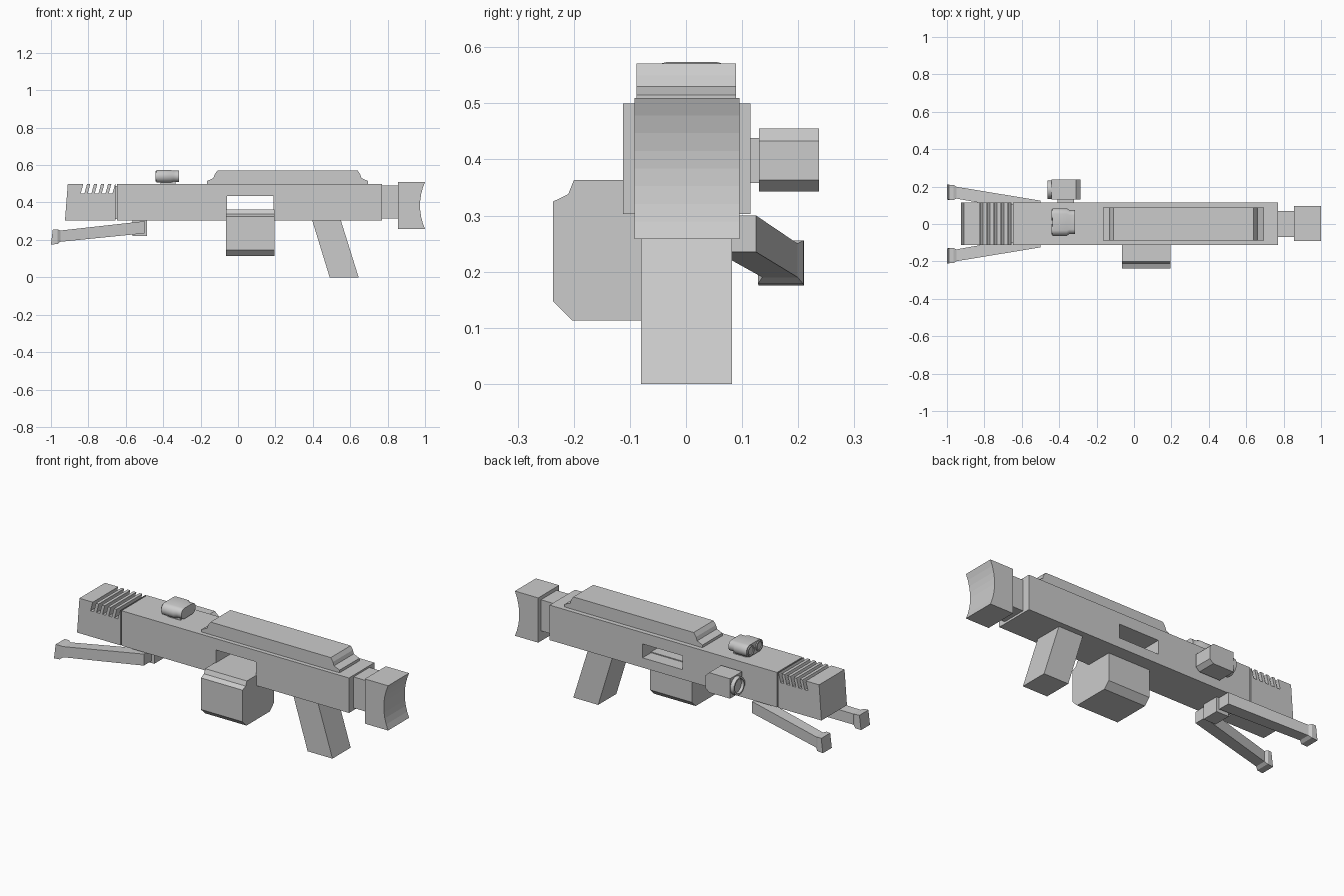
import bpy, bmesh, math

if "Cube" in bpy.data.objects:
    bpy.data.objects.remove(bpy.data.objects["Cube"])


def loft(name, rings, smooth=False):
    """Skin a list of equal-sized point rings and cap both ends."""
    bm = bmesh.new()
    vs = [[bm.verts.new(p) for p in ring] for ring in rings]
    n = len(rings[0])
    for a, b in zip(vs, vs[1:]):
        for i in range(n):
            j = (i + 1) % n
            bm.faces.new((a[i], a[j], b[j], b[i]))
    bm.faces.new(vs[0][::-1])
    bm.faces.new(vs[-1])
    bmesh.ops.recalc_face_normals(bm, faces=bm.faces)
    me = bpy.data.meshes.new(name)
    bm.to_mesh(me)
    bm.free()
    ob = bpy.data.objects.new(name, me)
    bpy.context.collection.objects.link(ob)
    if smooth:
        bpy.ops.object.select_all(action='DESELECT')
        ob.select_set(True)
        bpy.context.view_layer.objects.active = ob
        bpy.ops.object.shade_smooth_by_angle(angle=math.radians(35))
    return ob


def side_prism(name, pts, y0, y1):
    """Extrude an x-z profile along y."""
    return loft(name, [[(x, y, z) for x, z in pts] for y in (y0, y1)])


def box(name, x0, x1, y0, y1, z0, z1):
    return side_prism(name, [(x0, z0), (x1, z0), (x1, z1), (x0, z1)], y0, y1)


def rect(x, y0, y1, z0, z1):
    return [(x, y0, z0), (x, y1, z0), (x, y1, z1), (x, y0, z1)]


def stadium(x, yc, zc, half, r, n=24):
    """Ring facing x: circle of radius r stretched by half along y."""
    pts = []
    for i in range(n):
        a = 2 * math.pi * (i + 0.5) / n
        pts.append((x, yc + math.copysign(half, math.cos(a)) + r * math.cos(a),
                    zc + r * math.sin(a)))
    return pts


# receiver with a window through both sides
body = box("receiver", -0.648, 0.77, -0.112, 0.115, 0.303, 0.50)
cutter = box("window_cutter", -0.06, 0.19, -0.3, 0.3, 0.358, 0.436)
cutter.hide_render = True
mod = body.modifiers.new("window", 'BOOLEAN')
mod.object = cutter
mod.solver = 'EXACT'
bpy.context.view_layer.objects.active = body
bpy.ops.object.modifier_apply(modifier=mod.name)
bpy.data.objects.remove(cutter)

# muzzle block with slanted vent slots
prof = [(-0.655, 0.303), (-0.925, 0.303), (-0.91, 0.50)]
for i in range(5):
    x = -0.841 + 0.0375 * i
    prof += [(x + 0.014, 0.50), (x, 0.448), (x + 0.02, 0.448), (x + 0.034, 0.50)]
prof += [(-0.655, 0.50)]
side_prism("muzzle", prof, -0.112, 0.115)
box("muzzle_neck", -0.66, -0.64, -0.10, 0.103, 0.313, 0.488)

# stock neck and butt with a hollowed rear face
box("stock_neck", 0.76, 0.862, -0.07, 0.07, 0.315, 0.49)
prof = [(0.855, 0.51), (0.855, 0.258)]
for i in range(9):
    t = i / 4 - 1
    prof.append((0.973 + 0.027 * t * t, 0.384 + 0.126 * t))
side_prism("butt", prof, -0.092, 0.095)

# top cover
side_prism("top_cover", [
    (-0.165, 0.495), (-0.165, 0.515), (-0.132, 0.53), (-0.125, 0.55), (-0.11, 0.571),
    (0.64, 0.571), (0.654, 0.55), (0.66, 0.53), (0.695, 0.515), (0.695, 0.495)],
    -0.088, 0.089)

# pistol grip
side_prism("grip", [(0.395, 0.31), (0.49, 0), (0.645, 0), (0.548, 0.31)], -0.08, 0.082)

# side magazine
prof = [(0.006, 0.113), (-0.203, 0.113), (-0.237, 0.147), (-0.237, 0.325),
        (-0.21, 0.338), (-0.2, 0.363), (0.04, 0.363), (0.04, 0.147)]
loft("magazine", [[(x, y, z) for y, z in prof] for x in (-0.065, 0.195)])

# bipod
box("bipod_mount", -0.565, -0.487, -0.05, 0.05, 0.22, 0.31)
for s, side in ((1, "left"), (-1, "right")):
    rings = [rect(-0.5, s * 0.055, s * 0.125, 0.235, 0.30),
             rect(-0.95, s * 0.136, s * 0.199, 0.19, 0.25),
             rect(-0.965, s * 0.128, s * 0.209, 0.178, 0.256),
             rect(-0.995, s * 0.13, s * 0.21, 0.175, 0.256)]
    # foot end is slightly tilted
    rings[3] = [(x - (0.005 if z < 0.2 else -0.005), y, z) for x, y, z in rings[3]]
    loft("bipod_leg_" + side, rings)

# twin-lens sight on top
loft("sight_housing", [stadium(-0.435, 0.01, 0.54, 0.04, 0.034),
                       stadium(-0.36, 0.01, 0.54, 0.04, 0.034),
                       stadium(-0.345, 0.01, 0.54, 0.034, 0.03),
                       stadium(-0.316, 0.01, 0.54, 0.034, 0.03)], True)
box("sight_base", -0.415, -0.335, -0.035, 0.055, 0.495, 0.53)
for y in (-0.028, 0.048):
    loft("sight_lens", [stadium(x, y, 0.54, 0, r) for x, r in
                        ((-0.43, 0.029), (-0.441, 0.029), (-0.441, 0.022), (-0.436, 0.022))], True)

# side lamp
box("lamp_mount", -0.41, -0.32, 0.11, 0.135, 0.358, 0.438)
side_prism("lamp_housing", [(-0.44, 0.343), (-0.31, 0.343), (-0.287, 0.363),
                            (-0.287, 0.433), (-0.31, 0.455), (-0.44, 0.455)], 0.13, 0.237)
loft("lamp_lens", [stadium(x, 0.184, 0.399, 0, r) for x, r in
                   ((-0.435, 0.05), (-0.462, 0.05), (-0.462, 0.04), (-0.446, 0.04))], True)
